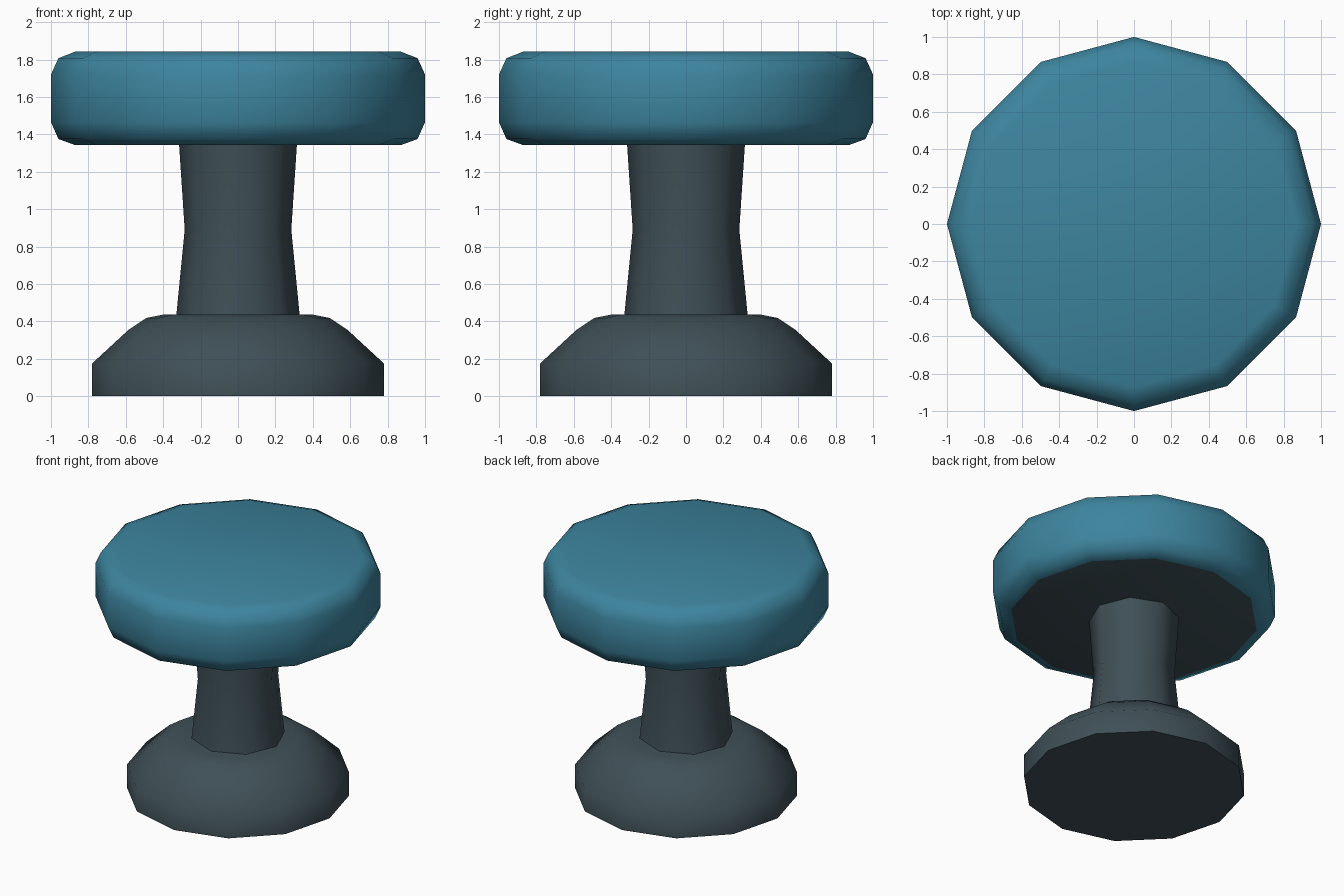
import bpy, bmesh, math

if "Cube" in bpy.data.objects:
    bpy.data.objects.remove(bpy.data.objects["Cube"])


def material(name, rgb):
    """Flat colour from 0-255 sRGB values."""
    m = bpy.data.materials.new(name)
    lin = [((c / 255 + 0.055) / 1.055) ** 2.4 for c in rgb]
    m.diffuse_color = (*lin, 1)
    m.use_nodes = True
    m.node_tree.nodes["Principled BSDF"].inputs["Base Color"].default_value = m.diffuse_color
    return m


def lathe(name, profile, sides, mats):
    """Closed solid from (radius, z) rings, bottom to top."""
    bm = bmesh.new()
    rings = []
    for r, z in profile:
        rings.append([bm.verts.new((r * math.cos(2 * math.pi * i / sides),
                                    r * math.sin(2 * math.pi * i / sides), z))
                      for i in range(sides)])
    for a, b in zip(rings, rings[1:]):
        for i in range(sides):
            j = (i + 1) % sides
            bm.faces.new((a[i], a[j], b[j], b[i]))
    bottom = bm.faces.new(rings[0][::-1])
    bm.faces.new(rings[-1])
    bottom.material_index = len(mats) - 1   # underside takes the last colour
    me = bpy.data.meshes.new(name)
    bm.to_mesh(me)
    bm.free()
    for m in mats:
        me.materials.append(m)
    ob = bpy.data.objects.new(name, me)
    bpy.context.collection.objects.link(ob)
    bpy.ops.object.select_all(action='DESELECT')
    ob.select_set(True)
    bpy.context.view_layer.objects.active = ob
    bpy.ops.object.shade_smooth_by_angle(angle=math.radians(60))
    return ob


blue = material("blue_cushion", (61, 133, 159))
grey = material("dark_grey", (63, 80, 87))

# Foot with sloped shoulder
lathe("base", [(0.78, 0), (0.78, 0.175), (0.585, 0.355), (0.49, 0.418), (0.4, 0.436)], 12, [grey])

# Waisted eight-sided column
lathe("column", [(0.33, 0.43), (0.285, 0.89), (0.315, 1.345)], 8, [grey])

# Rounded cushion with a grey underside
lathe("seat", [(0.87, 1.342), (0.96, 1.375), (1, 1.465), (1, 1.72), (0.96, 1.807), (0.87, 1.842)],
      12, [blue, grey])
